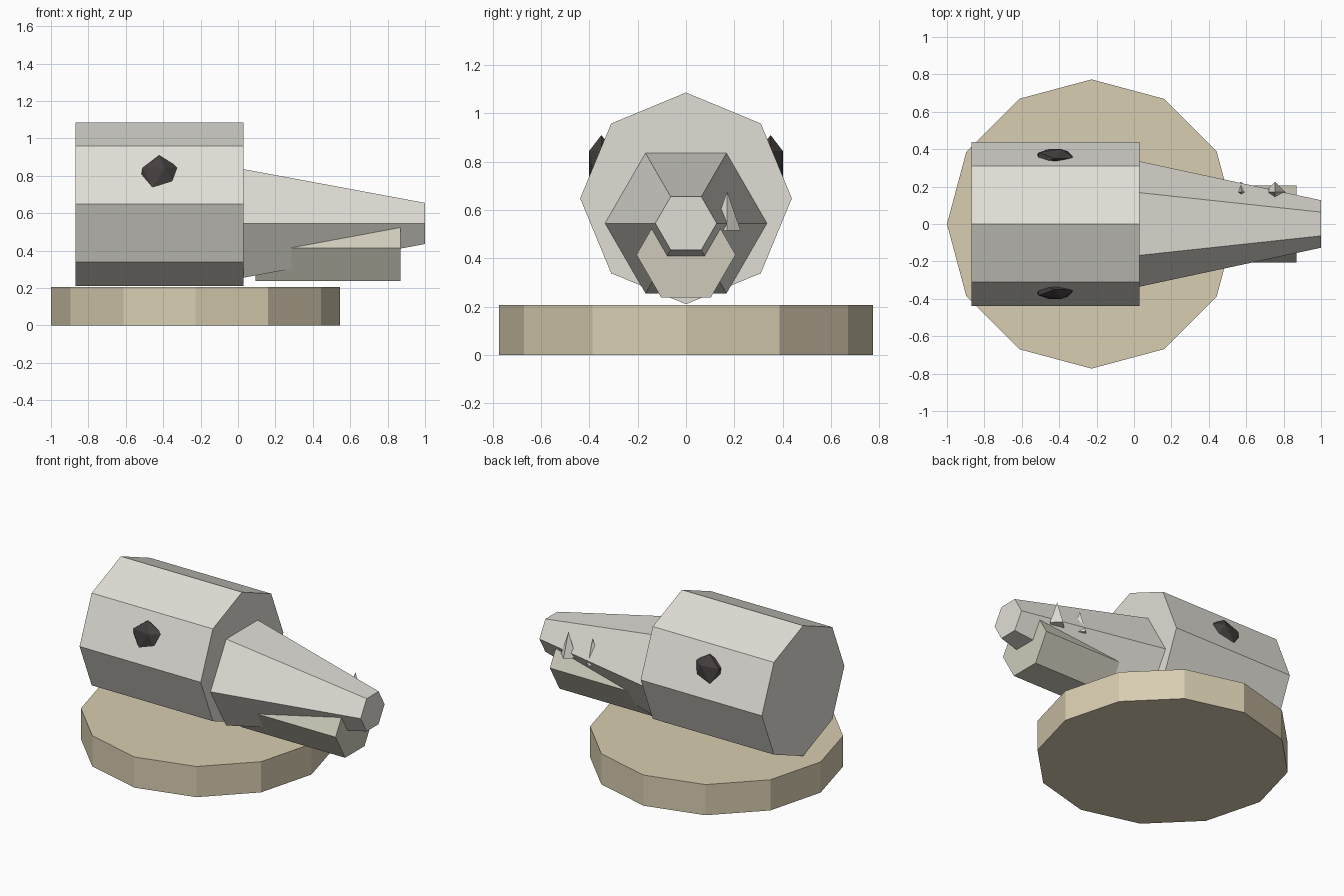
import bpy
from math import pi

if "Cube" in bpy.data.objects:
    bpy.data.objects.remove(bpy.data.objects["Cube"])


def material(name, rgb):
    m = bpy.data.materials.new(name)
    m.diffuse_color = (*rgb, 1)
    m.use_nodes = True
    m.node_tree.nodes["Principled BSDF"].inputs["Base Color"].default_value = m.diffuse_color
    return m


BONE = material("bone", (0.75, 0.73, 0.67))
JAW = material("jaw_bone", (0.62, 0.60, 0.50))
DARK = material("dark_socket", (0.06, 0.05, 0.05))
SAND = material("sand", (0.69, 0.61, 0.44))


def finish(name, mat):
    ob = bpy.context.object
    ob.name = name
    ob.data.materials.append(mat)
    return ob


def upright(name, sides, r1, r2, x, y, z0, z1, mat):
    """Prism or cone standing along z."""
    bpy.ops.mesh.primitive_cone_add(vertices=sides, radius1=r1, radius2=r2, depth=z1 - z0,
                                    location=(x, y, (z0 + z1) / 2))
    return finish(name, mat)


def lengthwise(name, sides, r1, r2, x0, x1, z, mat):
    """Prism or tapered prism lying along x."""
    bpy.ops.mesh.primitive_cone_add(vertices=sides, radius1=r1, radius2=r2, depth=x1 - x0,
                                    location=((x0 + x1) / 2, 0, z), rotation=(0, pi / 2, 0))
    return finish(name, mat)


# round plinth
upright("base", 12, 0.773, 0.773, -0.227, 0, 0, 0.206, SAND)

# skull: cranium, tapering snout and lower jaw
lengthwise("cranium", 8, 0.438, 0.438, -0.87, 0.03, 0.648, BONE)
lengthwise("snout", 6, 0.335, 0.127, 0.03, 1.0, 0.545, BONE)
lengthwise("lower_jaw", 6, 0.205, 0.205, 0.094, 0.868, 0.415, JAW)

# flattened eye sockets on both sides
for side, label in ((-1, "right"), (1, "left")):
    bpy.ops.mesh.primitive_ico_sphere_add(subdivisions=1, radius=0.12,
                                          location=(-0.423, side * 0.35, 0.79))
    bpy.context.object.scale = (1, 0.5, 1)
    finish(f"eye_socket_{label}", DARK)

# teeth poking through one side of the snout
for i, x in enumerate((0.573, 0.753)):
    upright(f"tooth_{i + 1}", 4, 0.056, 0, x, 0.17, 0.515, 0.677, BONE)
